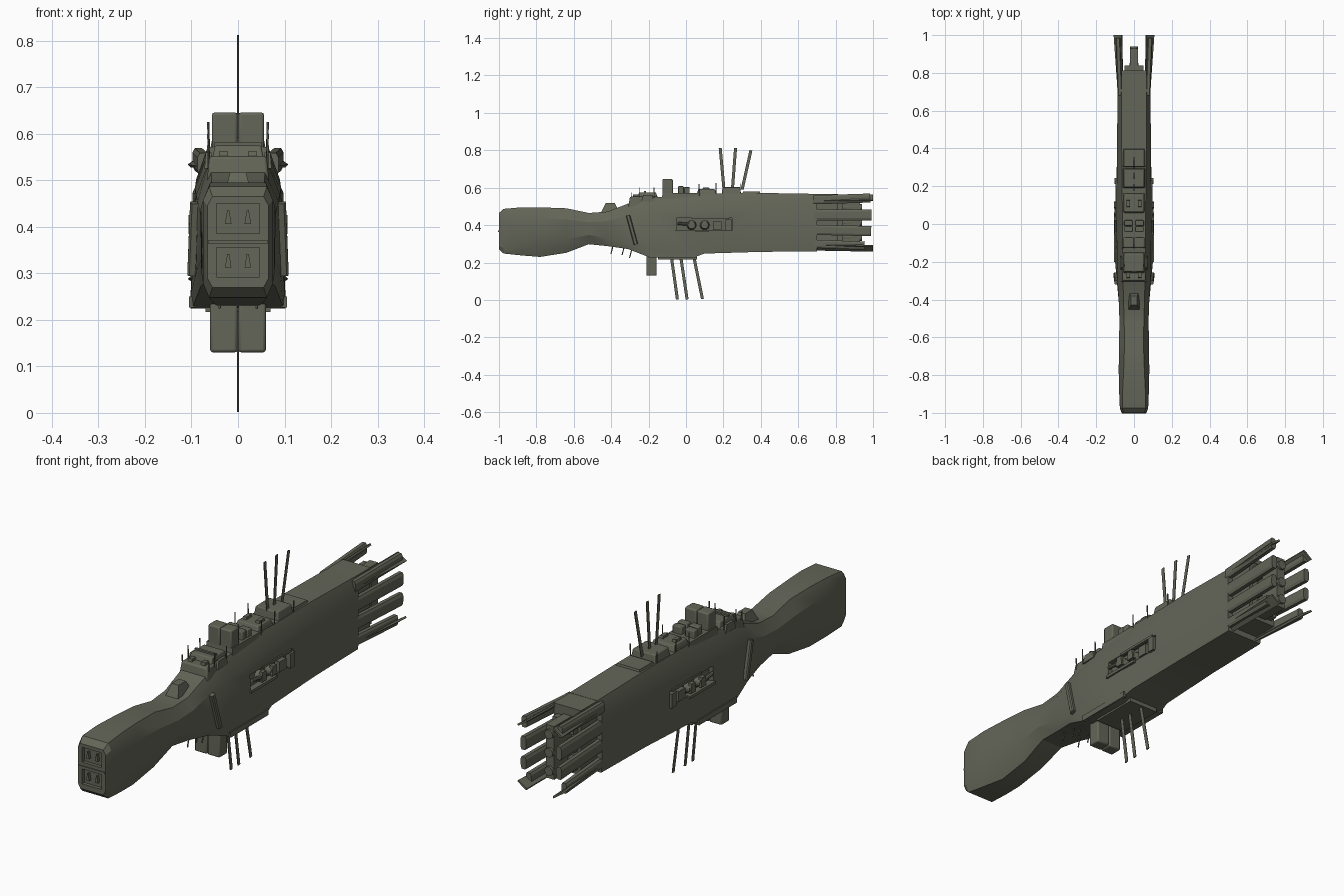
import bpy, bmesh, math
from mathutils import Vector

if "Cube" in bpy.data.objects:
    bpy.data.objects.remove(bpy.data.objects["Cube"])


def material(name, rgb):
    m = bpy.data.materials.new(name)
    m.diffuse_color = (*rgb, 1)
    m.use_nodes = True
    m.node_tree.nodes["Principled BSDF"].inputs["Base Color"].default_value = m.diffuse_color
    return m


HULL = material("olive grey", (0.128, 0.132, 0.098))


def finish(name, bm, smooth=None, bevel=0):
    bmesh.ops.recalc_face_normals(bm, faces=bm.faces)
    me = bpy.data.meshes.new(name)
    bm.to_mesh(me)
    bm.free()
    me.materials.append(HULL)
    ob = bpy.data.objects.new(name, me)
    bpy.context.collection.objects.link(ob)
    if bevel:
        b = ob.modifiers.new("bevel", 'BEVEL')
        b.width, b.segments = bevel, 2
    if smooth:
        bpy.context.view_layer.objects.active = ob
        bpy.ops.object.select_all(action='DESELECT')
        ob.select_set(True)
        bpy.ops.object.shade_smooth_by_angle(angle=math.radians(smooth))
    return ob


def loft(name, rings, smooth=None, bevel=0):
    bm = bmesh.new()
    vs = [[bm.verts.new(p) for p in r] for r in rings]
    n = len(vs[0])
    for a, b in zip(vs, vs[1:]):
        for i in range(n):
            j = (i + 1) % n
            bm.faces.new((a[i], a[j], b[j], b[i]))
    bm.faces.new(vs[0])
    bm.faces.new(vs[-1])
    return finish(name, bm, smooth, bevel)


def box(name, x, y, z, top=(1, 1), bevel=0.0):
    """Box from ranges; top = scale of the upper face in x and y."""
    cx, cy = sum(x) / 2, sum(y) / 2
    hx, hy = (x[1] - x[0]) / 2, (y[1] - y[0]) / 2
    rings = []
    for h, (sx, sy) in ((z[0], (1, 1)), (z[1], top)):
        rings.append([(cx + a * hx * sx, cy + b * hy * sy, h)
                      for a, b in ((-1, -1), (1, -1), (1, 1), (-1, 1))])
    return loft(name, rings, 30 if bevel else None, bevel)


def pair(name, x, y, z, **k):
    for s, side in ((1, "right"), (-1, "left")):
        box(f"{name}_{side}", sorted((s * x[0], s * x[1])), y, z, **k)


def beam(name, a, b, hx, hn, ends=(1, 1)):
    """Bar from a to b, hx wide along x and hn wide across it."""
    a, b = Vector(a), Vector(b)
    n = (b - a).cross(Vector((1, 0, 0))).normalized()
    ex = Vector((1, 0, 0))
    rings = [[p + ex * hx * s * i + n * hn * s * j
              for i, j in ((-1, -.6), (-.6, -1), (.6, -1), (1, -.6), (1, .6), (.6, 1), (-.6, 1), (-1, .6))]
             for p, s in zip((a, b), ends)]
    return loft(name, rings)


def cylinder(name, a, b, r, n=10, r2=None):
    a, b = Vector(a), Vector(b)
    q = (b - a).to_track_quat('Z', 'Y')
    rings = [[p + q @ Vector((rr * math.cos(t * math.tau / n), rr * math.sin(t * math.tau / n), 0))
              for t in range(n)] for p, rr in ((a, r), (b, r2 or r))]
    return loft(name, rings, 40)


# Main hull: y, top z, bottom z, half widths (top, upper, lower, bottom), chamfers (top, bottom)
stations = [
    (-1.0, .465, .270, .055, .066, .066, .055, .02, .02),
    (-.975, .487, .248, .062, .075, .075, .062, .03, .03),
    (-.88, .495, .238, .060, .079, .078, .055, .05, .06),
    (-.78, .495, .230, .055, .081, .079, .045, .06, .08),
    (-.64, .490, .252, .050, .080, .078, .045, .06, .07),
    (-.52, .465, .298, .052, .077, .075, .050, .05, .05),
    (-.42, .472, .288, .055, .080, .080, .060, .05, .04),
    (-.31, .515, .272, .058, .087, .090, .080, .06, .03),
    (-.19, .548, .226, .060, .090, .101, .098, .08, .03),
    (.03, .560, .224, .060, .092, .102, .102, .08, .03),
    (.10, .568, .248, .062, .092, .094, .092, .08, .03),
    (.40, .572, .257, .065, .090, .090, .086, .07, .03),
    (.70, .567, .260, .066, .087, .087, .084, .06, .03),
]
rings = []
for y, zt, zb, a, b, c, d, ct, cb in stations:
    half = [(a, zt), (b, zt - ct), (c, zb + cb), (d, zb)]
    rings.append([(x, y, z) for x, z in half] + [(-x, y, z) for x, z in reversed(half)])
hull = loft("main_hull", rings, 25)

# Recesses cut into the hull: gun bays at the sides, two bow hatches
cutters = []
for s in (1, -1):
    cutters.append(box("bay_cut", sorted((s * .074, s * .2)), (-.05, .245), (.372, .438)))
for z in (.292, .386):
    cutters.append(box("hatch_cut", (-.046, .046), (-1.1, -.985), (z, z + .064)))
for c in cutters:
    m = hull.modifiers.new("cut", 'BOOLEAN')
    m.operation, m.solver, m.object = 'DIFFERENCE', 'EXACT', c
    bpy.context.view_layer.objects.active = hull
    bpy.ops.object.modifier_apply(modifier=m.name)
    bpy.data.objects.remove(c)

# Bow hatch muzzles and divider
for z in (.324, .418):
    for x in (-.021, .021):
        box("bow_muzzle", (x - .007, x + .007), (-.998, -.98), (z - .012, z + .018), top=(.3, 1))
box("bow_divider", (-.064, .064), (-1.004, -.99), (.364, .371))

# Side gun bays, diagonal pipes, small side plates
for s, side in ((1, "right"), (-1, "left")):
    X = lambda a, b: sorted((s * a, s * b))
    for y in (.03, .10):
        cylinder(f"gun_turret_{side}", (s * .07, y, .40), (s * .100, y, .40), .027, 10, .02)
        box(f"turret_shield_{side}", X(.09, .106), (y - .018, y + .018), (.384, .425), top=(1, .7))
    cylinder(f"bay_gun_barrel_{side}", (s * .096, .03, .402), (s * .096, -.045, .41), .008, 8)
    box(f"bay_pod_{side}", X(.074, .098), (.145, .19), (.375, .42))
    box(f"bay_post_{side}", X(.08, .103), (.212, .243), (.368, .43))
    box(f"bay_sill_{side}", X(.086, .104), (-.055, .12), (.362, .374))
    box(f"bay_lintel_{side}", X(.084, .098), (.03, .23), (.434, .444))
    beam(f"side_pipe_{side}", (s * .092, -.31, .452), (s * .098, -.268, .297), .011, .011)
    box(f"lower_rail_{side}", X(.092, .105), (-.20, .06), (.226, .25))
    box(f"side_slot_{side}", X(.085, .093), (.05, .11), (.335, .343))

# Bridge at the front of the upper deck
box("nose_wedge", (-.034, .034), (-.46, -.35), (.455, .517), top=(.5, .45))
box("bridge_base", (-.068, .068), (-.31, -.14), (.49, .552), top=(.9, .88), bevel=.006)
box("bridge_upper", (-.056, .056), (-.262, -.15), (.545, .575), top=(.88, .8), bevel=.004)
pair("bridge_window_block", (.02, .042), (-.29, -.25), (.53, .563), top=(.8, .6))
box("bridge_rail", (-.05, .05), (-.225, -.215), (.565, .582))
pair("bridge_side_gun", (.055, .072), (-.24, -.17), (.525, .56), top=(.7, .7))

# Upper launcher boxes and deck houses
pair("upper_launcher", (.001, .056), (-.126, -.07), (.54, .646), bevel=.006)
pair("upper_store", (.005, .05), (-.042, -.012), (.54, .608), bevel=.004)
pair("upper_store_rear", (.008, .052), (-.01, .02), (.54, .604), bevel=.004)
box("deck_plinth", (-.066, .066), (-.13, .16), (.53, .572), top=(.93, .97))
box("deck_house_front", (-.058, .058), (.055, .165), (.56, .592), top=(.85, .8), bevel=.004)
box("deck_house_rear", (-.062, .062), (.19, .295), (.555, .604), top=(.85, .9), bevel=.004)
pair("deck_vent", (.02, .042), (.085, .13), (.58, .602), top=(.8, .7))
box("rear_deck_step", (-.06, .06), (.30, .40), (.56, .581), top=(.9, .9))

# Thin whip aerials on deck and under the chin
for y, h in ((-.29, .575), (-.25, .60), (-.17, .60), (.07, .62), (.16, .625), (.29, .622)):
    for s in (1, -1):
        cylinder("whip_aerial", (s * .062, y, h - .08), (s * .064, y, h), .0025, 5)
for y, z in ((-.39, .29), (-.33, .285), (-.29, .27)):
    for s in (1, -1):
        cylinder("chin_aerial", (s * .04, y, z), (s * .04, y - .012, z - .045), .003, 5)

# Tall flat masts, above and below
for i, (y0, z0, y1, z1) in enumerate([
        (.203, .59, .183, .812), (.248, .59, .265, .812), (.30, .59, .347, .80),
        (-.078, .23, -.046, .003), (-.028, .23, .006, .003), (.042, .23, .088, .005)]):
    beam(f"mast_{i + 1}", (0, y0, z0), (0, y1, z1), .0025, .008)

# Belly keel and lower launcher boxes
pair("lower_launcher", (.001, .06), (-.212, -.157), (.13, .25), bevel=.006)
box("belly_plate", (-.07, .07), (-.15, .06), (.217, .24))

# Stern core between the fins
box("stern_core", (-.064, .064), (.69, .81), (.285, .55))
box("stern_roof", (-.066, .066), (.69, .812), (.545, .566))
box("stern_spine", (-.02, .02), (.70, .93), (.30, .53))
for z in (.335, .415, .495):
    cylinder("engine_nozzle", (0, .80, z), (0, .94, z), .024, 10, .02)
    pair("stern_block", (.02, .05), (.79, .84), (z - .028, z + .028))

# Stern fins: four stacked beams per side, with flat corner plates
for s, side in ((1, "right"), (-1, "left")):
    for z0, z1, y1, h in ((.535, .545, .985, .024), (.455, .455, .992, .029),
                          (.375, .368, .99, .027), (.30, .29, .955, .022)):
        beam(f"stern_fin_{side}", (s * .074, .68, z0), (s * .085, y1, z1), .013, h)
    for z, t, name in ((.556, .560, "upper"), (.268, .262, "lower")):
        k = 1 if z > .4 else -1
        rings = [[(s * a, y, h + k * .004) for a, h in ((x0, zz), (x1, zz - k * .03),
                  (x1 - .006, zz - k * .036), (x0 - .004, zz - k * .008))]
                 for y, x0, x1, zz in ((.69, .06, .086, z), (1.0, .066, .108, t))]
        loft(f"{name}_corner_plate_{side}", rings)
